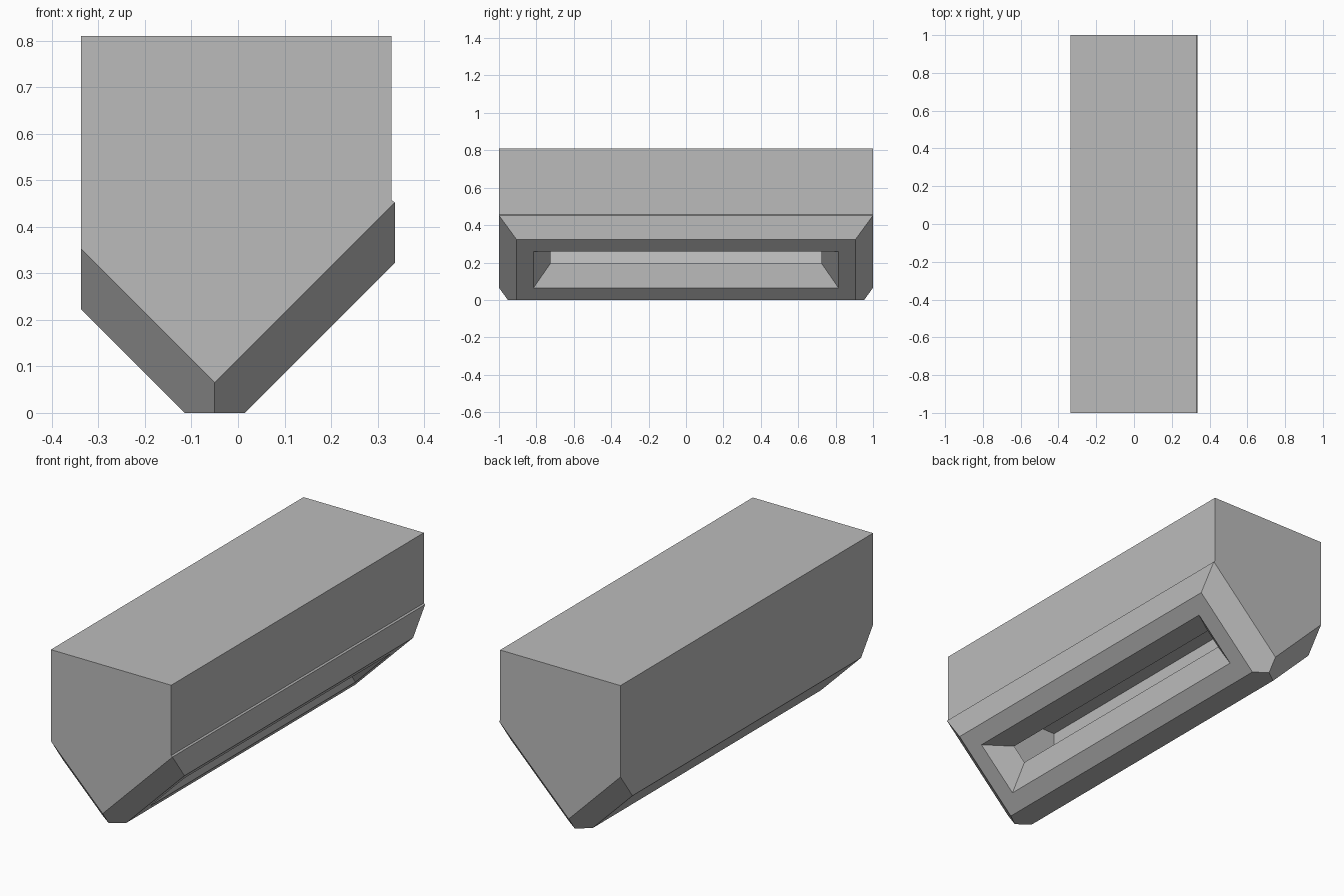
import bpy, bmesh

cube = bpy.data.objects.get("Cube")
if cube:
    bpy.data.objects.remove(cube, do_unlink=True)

# Single grey material
GREY = (0.5, 0.5, 0.5, 1.0)
grey = bpy.data.materials.new("plain grey")
grey.use_nodes = True
grey.diffuse_color = GREY
grey.node_tree.nodes["Principled BSDF"].inputs["Base Color"].default_value = GREY

W = 0.337        # half width
RIDGE = -0.05    # x of the V-shaped keel
KEEL = 0.065     # height of the V at the ends
T = 0.13         # vertical drop of the sloping plates
END, INSET = 1.0, 0.905
MID = (END + INSET) / 2


def finish(bm, name):
    bmesh.ops.recalc_face_normals(bm, faces=bm.faces)
    mesh = bpy.data.meshes.new(name)
    bm.to_mesh(mesh)
    bm.free()
    mesh.materials.append(grey)
    obj = bpy.data.objects.new(name, mesh)
    bpy.context.collection.objects.link(obj)
    return obj


def mirrored_hull(name, points):
    """Convex solid from points repeated at +y and -y."""
    bm = bmesh.new()
    for x, y, z in points:
        for s in (-1, 1):
            bm.verts.new((x, s * y, z))
    bmesh.ops.convex_hull(bm, input=bm.verts)
    bmesh.ops.dissolve_limit(bm, angle_limit=0.01, verts=bm.verts, edges=bm.edges)
    return finish(bm, name)


def extruded_shell(name, profile, open_side):
    """Extrude an xz profile along y, leaving one side open."""
    bm = bmesh.new()
    rings = [[bm.verts.new((x, y, z)) for x, z in profile] for y in (-END, END)]
    for ring in rings:
        bm.faces.new(ring)
    n = len(profile)
    for i in range(n):
        if i != open_side:
            j = (i + 1) % n
            bm.faces.new((rings[0][i], rings[0][j], rings[1][j], rings[1][i]))
    return finish(bm, name)


def sloping_plate(name, side):
    """Chamfered plate lying against one slope of the V."""
    edge = side * W
    top = KEEL + abs(edge - RIDGE)
    return mirrored_hull(name, [
        (edge, END, top), (RIDGE, END, KEEL),
        (edge, INSET, top - T), (RIDGE + side * T / 2, INSET, 0),
        (RIDGE, MID, 0)])


# Hollow housing, open on the slope behind the slot
right_top = KEEL + W - RIDGE
extruded_shell("housing", [
    (-W, KEEL + W + RIDGE), (RIDGE, KEEL), (W, right_top),
    (0.33, right_top + 0.006), (0.33, 0.81), (-W, 0.81)], open_side=1)

# Inner ceiling panel
bm = bmesh.new()
bm.faces.new([bm.verts.new((x, y, 0.63)) for x, y in
              ((-W, -END), (0.33, -END), (0.33, END), (-W, END))])
finish(bm, "inner_ceiling")

# Sloping plates under the V
sloping_plate("narrow_plate", -1)
wide_plate = sloping_plate("wide_plate", 1)

# Tapered slot through the wide plate, extended slightly past both surfaces
low, high, depth = (0.08, 0.065), (0.275, 0.26), 0.13
y_out, y_in = 0.815, 0.725
grow = 0.1
taper = (y_out - y_in) * grow
cutter_points = []
for t in (-grow, 1 + grow):
    y = y_out + (y_in - y_out) * t
    cutter_points += [(low[0], y, low[1] + depth * t),
                      (high[0] - depth * t, y, high[1])]
cutter = mirrored_hull("slot_cutter", cutter_points)
cutter.hide_render = True
cutter.hide_viewport = True
cut = wide_plate.modifiers.new("slot", "BOOLEAN")
cut.operation = "DIFFERENCE"
cut.solver = "EXACT"
cut.object = cutter
